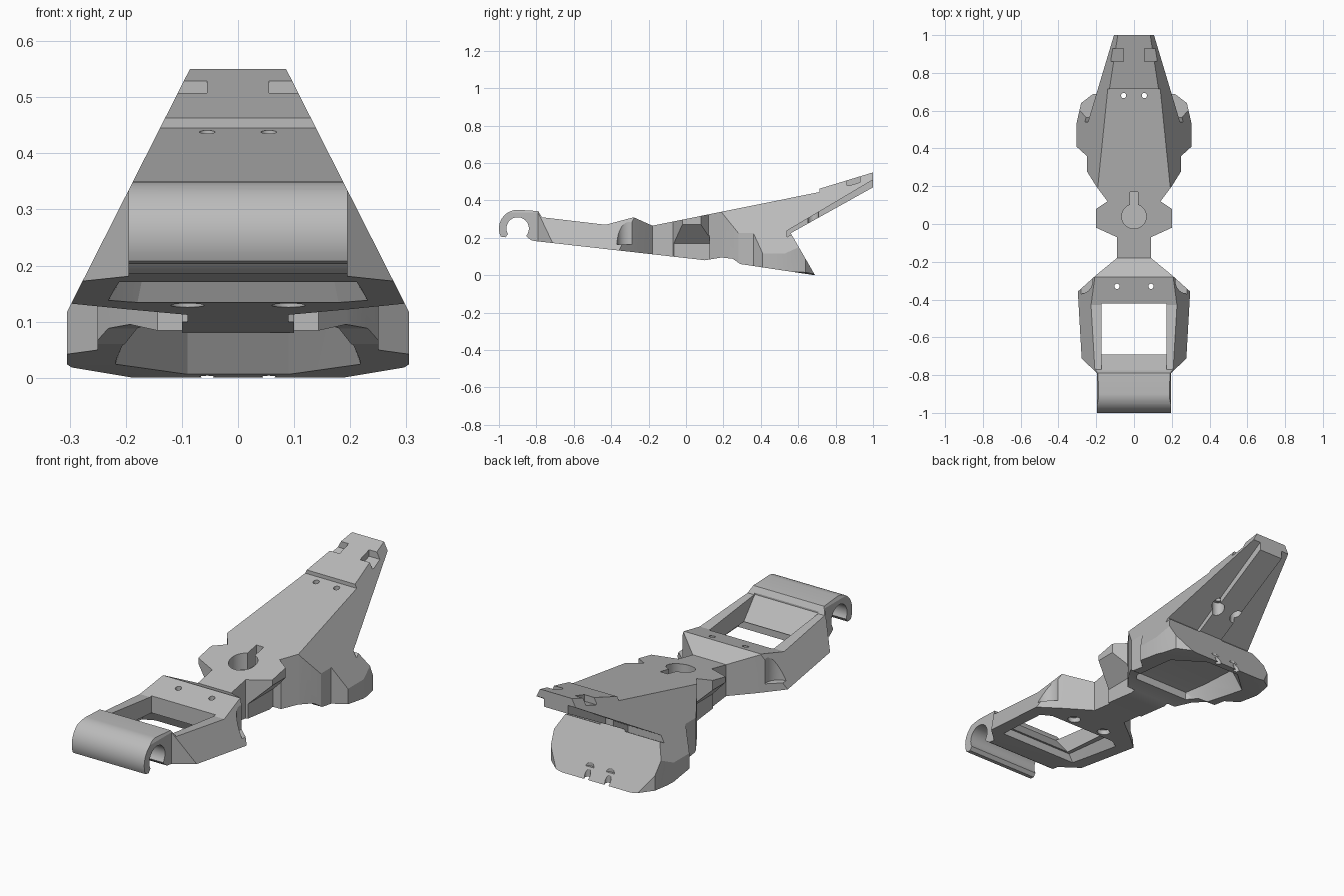
import bpy, bmesh
from math import sin, cos, radians
from mathutils import Vector

cube = bpy.data.objects.get("Cube")
if cube:
    bpy.data.objects.remove(cube, do_unlink=True)

grey = bpy.data.materials.new("plain grey")
grey.use_nodes = True
grey.diffuse_color = (0.5, 0.5, 0.5, 1)
grey.node_tree.nodes["Principled BSDF"].inputs["Base Color"].default_value = (0.5, 0.5, 0.5, 1)


def finish(name, bm):
    bmesh.ops.recalc_face_normals(bm, faces=bm.faces)
    mesh = bpy.data.meshes.new(name)
    bm.to_mesh(mesh)
    bm.free()
    mesh.materials.append(grey)
    ob = bpy.data.objects.new(name, mesh)
    bpy.context.collection.objects.link(ob)
    return ob


def prism(name, pts, axis, lo, hi):
    """Extrude a 2D outline along the given axis."""
    place = {"x": lambda a, b: (lo, a, b),
             "y": lambda a, b: (a, lo, b),
             "z": lambda a, b: (a, b, lo)}[axis]
    bm = bmesh.new()
    face = bm.faces.new([bm.verts.new(place(a, b)) for a, b in pts])
    ext = bmesh.ops.extrude_face_region(bm, geom=[face])
    step = Vector([(hi - lo) * (c == axis) for c in "xyz"])
    moved = [v for v in ext["geom"] if isinstance(v, bmesh.types.BMVert)]
    bmesh.ops.translate(bm, verts=moved, vec=step)
    return finish(name, bm)


def hull(name, half):
    """Convex solid from points mirrored across x."""
    bm = bmesh.new()
    for x, y, z in half:
        bm.verts.new((x, y, z))
        bm.verts.new((-x, y, z))
    bmesh.ops.convex_hull(bm, input=bm.verts)
    return finish(name, bm)


def arc(cx, cy, r, start, end, n):
    return [(cx + r * cos(radians(start + (end - start) * i / n)),
             cy + r * sin(radians(start + (end - start) * i / n))) for i in range(n + 1)]


def mirrored(half):
    return half + [(-x, b) for x, b in reversed(half)]


def combine(target, other, operation):
    mod = target.modifiers.new(operation.lower(), "BOOLEAN")
    mod.operation, mod.solver, mod.object = operation, "EXACT", other
    bpy.ops.object.select_all(action="DESELECT")
    bpy.context.view_layer.objects.active = target
    target.select_set(True)
    bpy.ops.object.modifier_apply(modifier=mod.name)
    bpy.data.objects.remove(other, do_unlink=True)


# Side outline with the clip hook at the front
side = (arc(-0.9, 0.25, 0.1, 90, 205, 14) + [(-0.985, 0.205), (-0.965, 0.203)]
        + arc(-0.9, 0.25, 0.06, 210, -40, 28)
        + [(-0.845, 0.2), (-0.825, 0.186), (-0.8, 0.182), (0.06, 0.085), (0.1, 0.08),
           (0.19, 0.095), (0.25, 0.088), (0.29, 0.06), (0.69, 0), (0.56, 0.225),
           (1, 0.47), (1, 0.55), (0.715, 0.463), (0.715, 0.445), (-0.18, 0.265),
           (-0.28, 0.31), (-0.43, 0.27), (-0.77, 0.31), (-0.79, 0.343)])
body = prism("bracket_body", side, "x", -0.4, 0.4)

# Plan outline
plan = mirrored([(0.195, -1.1), (0.195, -0.79), (0.28, -0.71), (0.3, -0.36), (0.2, -0.27),
                 (0.09, -0.18), (0.09, -0.07), (0.2, -0.02), (0.2, 0.08), (0.14, 0.12),
                 (0.2, 0.2), (0.25, 0.28), (0.25, 0.36), (0.305, 0.41), (0.305, 0.53),
                 (0.28, 0.64), (0.215, 0.69), (0.205, 1.1)])
combine(body, prism("plan_cutter", plan, "z", -0.2, 0.8), "INTERSECT")

# Sloping flanks
flank = mirrored([(0.18, -0.001), (0.306, 0.02), (0.306, 0.115), (0.06, 0.601)])
combine(body, prism("flank_cutter", flank, "y", -1.3, 1.3), "INTERSECT")


def cut(other):
    combine(body, other, "DIFFERENCE")


# Frame window and the wider recess below it
cut(prism("window", [(-0.775, 0.42), (-0.775, 0.31), (-0.69, 0.21), (-0.69, 0.05),
                     (-0.42, 0.05), (-0.42, 0.42)], "x", -0.172, 0.172))
cut(hull("frame_recess", [(0.25, -0.7, 0.1), (0.265, -0.4, 0.08), (0.19, -0.35, 0.08),
                          (0.19, -0.7, 0.21), (0.2, -0.42, 0.19), (0.17, -0.4, 0.18)]))

# Rear hollow, open underneath and towards the front
cut(hull("rear_hollow", [(0.23, 0.3, -0.02), (0.235, 0.54, -0.02), (0.09, 0.665, -0.02),
                         (0.15, 0.19, 0.03), (0.15, 0.2, 0.13), (0.18, 0.3, 0.14),
                         (0.18, 0.5, 0.13), (0.09, 0.57, 0.13)]))

# Keyhole pocket
cut(prism("keyhole", arc(0, 0.04, 0.065, 108, 432, 36) + [(0.02, 0.17), (-0.02, 0.17)],
          "z", 0.24, 0.5))

for s in (-1, 1):
    # Wings undercut beside the neck
    cut(prism("wing_undercut", [(s * 0.215, 0.285), (s * 0.1, 0.17), (s * 0.1, 0.02),
                                (s * 0.215, 0.02)], "y", -0.1, 0.125))
    # Rounded scoop behind the frame corner
    cut(prism("corner_scoop", arc(s * 0.285, -0.305, 0.065, 0, 350, 35), "z", 0.165, 0.5))
    # Thinner edges each side of the tail's underside rib
    cut(prism("tail_relief", [(0.54, 0.205), (1.05, 0.48), (1.05, 0.54), (0.54, 0.238)],
              "x", s * 0.065, s * 0.35))
    # Tail notches
    cut(prism("tail_notch", [(0.86, 0.475), (0.93, 0.497), (0.93, 0.6), (0.86, 0.6)],
              "x", s * 0.055, s * 0.122))
    # Screw holes with wider mouths underneath
    for x, y, z in ((0.09, -0.33, 0.155), (0.055, 0.68, 0.345)):
        cut(prism("screw_hole", arc(s * x, y, 0.014, 0, 345, 23), "z", -0.1, 0.7))
        cut(prism("screw_mouth", arc(s * x, y, 0.03, 0, 345, 23), "z", 0.05, z))

bpy.ops.object.select_all(action="DESELECT")
body.select_set(True)
bpy.context.view_layer.objects.active = body
bpy.ops.object.shade_smooth_by_angle(angle=radians(17))
